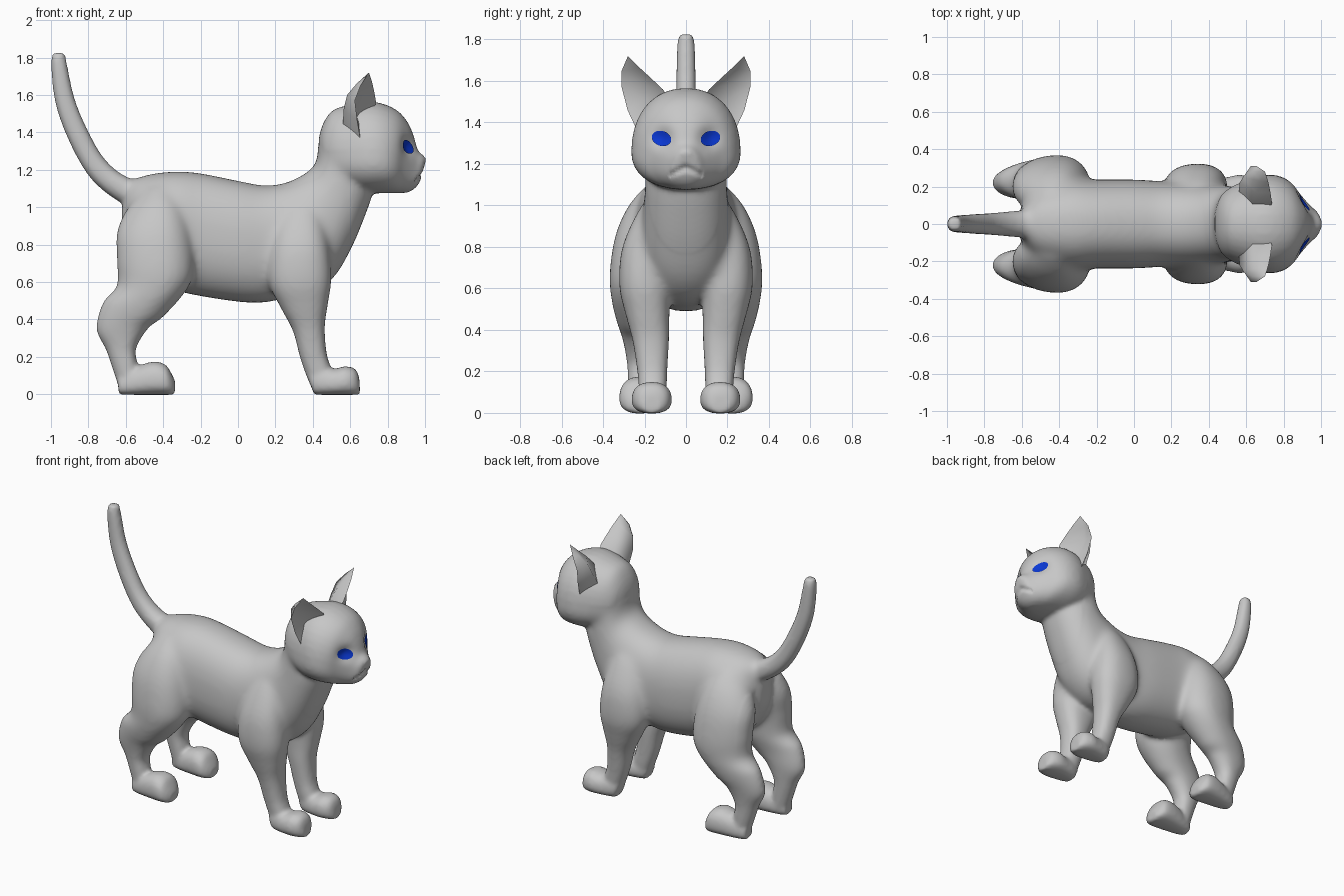
import bpy, bmesh, math
from mathutils import Vector
from mathutils.bvhtree import BVHTree

if "Cube" in bpy.data.objects:
    bpy.data.objects.remove(bpy.data.objects["Cube"])


def material(name, rgb):
    m = bpy.data.materials.new(name)
    m.diffuse_color = (*rgb, 1)
    m.use_nodes = True
    m.node_tree.nodes["Principled BSDF"].inputs["Base Color"].default_value = m.diffuse_color
    return m


GREY = material("grey fur", (0.57, 0.57, 0.57))
BLUE = material("blue eye", (0.003, 0.04, 0.66))


def make_object(name, bm, mat):
    bmesh.ops.recalc_face_normals(bm, faces=bm.faces)
    me = bpy.data.meshes.new(name)
    bm.to_mesh(me)
    bm.free()
    me.materials.append(mat)
    me.shade_smooth()
    ob = bpy.data.objects.new(name, me)
    bpy.context.collection.objects.link(ob)
    return ob


def spow(v, e):
    return math.copysign(abs(v) ** e, v)


def resample(rings, steps=5):
    """Catmull-Rom interpolation between the given rings."""
    out, n = [], len(rings)
    for i in range(n - 1):
        p = [rings[max(0, min(n - 1, i + k))] for k in (-1, 0, 1, 2)]
        for s in range(steps):
            t = s / steps
            out.append([0.5 * (2 * b + (c - a) * t + (2 * a - 5 * b + 4 * c - d) * t * t
                               + (3 * b - a - 3 * c + d) * t ** 3)
                        for a, b, c, d in zip(*p)])
    return out + [list(rings[-1])]


def loft(bm, rings, yc=None, power=2.2, mid=0.5, seg=36):
    """Rings: (x, z) of one edge, (x, z) of the other, half width, [y centre]."""
    prev, loops = None, []
    for r in resample(rings):
        a, b, w = Vector((r[0], 0, r[1])), Vector((r[2], 0, r[3])), r[4]
        y = r[5] if len(r) > 5 else (yc or 0)
        c = b.lerp(a, mid)
        loop = []
        for k in range(seg):
            t = 2 * math.pi * k / seg
            u, v = spow(math.cos(t), 2 / power), spow(math.sin(t), 2 / power)
            p = c + ((a - c) * u if u > 0 else (c - b) * u)
            loop.append(bm.verts.new((p.x, y + w * v, p.z)))
        if prev:
            for k in range(seg):
                j = (k + 1) % seg
                bm.faces.new((prev[k], prev[j], loop[j], loop[k]))
        loops.append(loop)
        prev = loop
    bm.faces.new(loops[0])
    bm.faces.new(loops[-1])


body = bmesh.new()

# torso and neck
loft(body, [(-.62, 1.0, -.62, .85, .05), (-.585, 1.12, -.58, .75, .12),
            (-.50, 1.17, -.5, .65, .2), (-.34, 1.192, -.34, .56, .245),
            (-.20, 1.182, -.2, .525, .238), (0, 1.142, 0, .495, .238),
            (.14, 1.117, .12, .49, .23), (.25, 1.13, .22, .505, .225),
            (.34, 1.17, .4, .54, .22), (.40, 1.215, .525, .64, .21),
            (.425, 1.27, .615, .80, .2), (.43, 1.33, .685, .97, .195),
            (.47, 1.4, .72, 1.07, .18)], power=2.3)

# head and muzzle
loft(body, [(.43, 1.36, .45, 1.22, .09), (.452, 1.44, .48, 1.16, .155),
            (.50, 1.513, .54, 1.11, .2), (.58, 1.545, .62, 1.085, .235),
            (.68, 1.565, .70, 1.075, .262), (.77, 1.555, .78, 1.075, .257),
            (.855, 1.515, .83, 1.075, .222), (.91, 1.45, .87, 1.075, .163),
            (.94, 1.38, .91, 1.08, .12), (.962, 1.305, .945, 1.10, .09),
            (.99, 1.28, .972, 1.135, .065), (1.008, 1.26, .985, 1.18, .03)], mid=.37)

# tail
loft(body, [(-.45, 1.13, -.5, .98, .085), (-.6, 1.165, -.62, 1.02, .072),
            (-.71, 1.255, -.78, 1.145, .06), (-.79, 1.385, -.895, 1.335, .053),
            (-.87, 1.57, -.975, 1.55, .048), (-.913, 1.76, -1.0, 1.76, .043),
            (-.925, 1.825, -.99, 1.825, .033)])

FRONT_LEG = [(.39, 1.08, .28, 1.04, .05, .11), (.44, .98, .22, .95, .09, .145),
             (.485, .80, .17, .78, .13, .18), (.50, .62, .165, .60, .127, .195),
             (.48, .48, .23, .46, .105, .185), (.464, .36, .293, .34, .088, .17),
             (.474, .22, .331, .20, .073, .163), (.50, .13, .365, .10, .067, .16),
             (.50, .08, .40, .02, .06, .16)]
FRONT_PAW = [(.37, .12, .405, .0, .05), (.43, .14, .43, -.003, .07), (.52, .137, .5, -.003, .088),
             (.57, .15, .57, -.003, .098), (.625, .137, .625, -.003, .08), (.648, .095, .653, 0, .045)]
BACK_LEG = [(-.38, 1.12, -.52, 1.09, .07, .11), (-.30, 1.02, -.60, .98, .12, .155),
            (-.25, .86, -.647, .86, .15, .19), (-.235, .66, -.647, .72, .152, .216),
            (-.28, .55, -.648, .58, .14, .222), (-.40, .415, -.722, .49, .107, .228),
            (-.478, .355, -.757, .35, .085, .22), (-.543, .25, -.707, .24, .07, .215),
            (-.54, .17, -.669, .13, .065, .215), (-.53, .08, -.632, .02, .06, .215)]
BACK_PAW = [(-.645, .1, -.637, 0, .045), (-.56, .14, -.58, -.003, .07), (-.46, .174, -.47, -.003, .095),
            (-.39, .16, -.39, -.003, .099), (-.355, .11, -.355, -.003, .075), (-.334, .065, -.339, 0, .04)]

# legs and paws, both sides
for s in (1, -1):
    loft(body, [(*r[:5], s * r[5]) for r in FRONT_LEG], power=2.3, mid=.55)
    loft(body, [(*r[:5], s * r[5]) for r in BACK_LEG], power=2.05, mid=.6)
    loft(body, FRONT_PAW, yc=s * .165, power=2.4, mid=.42)
    loft(body, BACK_PAW, yc=s * .222, power=2.4, mid=.42)

# fuse the parts into one soft skin
cat = make_object("cat_body", body, GREY)
fuse = cat.modifiers.new("fuse", 'REMESH')
fuse.mode = 'VOXEL'
fuse.voxel_size = 0.013
soft = cat.modifiers.new("soften", 'SMOOTH')
soft.factor = 0.5
soft.iterations = 7
dg = bpy.context.evaluated_depsgraph_get()
skin = bpy.data.meshes.new_from_object(cat.evaluated_get(dg))
cat.modifiers.clear()
cat.data = skin
skin.materials.clear()
skin.materials.append(GREY)

# blend shoulders, hips and neck into the torso, fading out down the legs
bm = bmesh.new()
bm.from_mesh(skin)
for i in range(18):
    low = .48 + .012 * i
    trunk = [v for v in bm.verts if -.6 < v.co.x < .6 and low < v.co.z < 1.3]
    bmesh.ops.smooth_vert(bm, verts=trunk, factor=.5, use_axis_x=True, use_axis_y=True, use_axis_z=True)

# press in the eye sockets and the mouth line
for v in bm.verts:
    x, y, z = v.co
    if x > .78:
        d = ((abs(y) - .11) / .05) ** 2 + ((z - 1.322) / .05) ** 2
        v.co.x -= .03 * math.exp(-d)
        if abs(y) < .08 and x > .88:
            v.co.x -= .013 * math.exp(-((z - 1.185 + .5 * abs(y)) / .014) ** 2)
bm.to_mesh(skin)
skin.shade_smooth()
bm.normal_update()
face_tree = BVHTree.FromBMesh(bm)
bm.free()

# ears: cupped, rows of outer rim, back, inner back, inner rim, hollow
EAR_ROWS = [
    [(.655, .235, 1.36), (.56, .17, 1.44), (.63, .07, 1.48), (.72, .07, 1.50), (.65, .15, 1.45)],
    [(.638, .282, 1.46), (.565, .22, 1.525), (.635, .115, 1.55), (.738, .112, 1.56), (.625, .195, 1.51)],
    [(.625, .31, 1.57), (.583, .25, 1.60), (.65, .17, 1.61), (.73, .165, 1.61), (.625, .235, 1.59)],
    [(.655, .31, 1.65), (.635, .28, 1.662), (.675, .23, 1.668), (.718, .225, 1.665), (.66, .268, 1.655)]]
for s, side in ((1, "left"), (-1, "right")):
    bm = bmesh.new()
    rows = [[bm.verts.new((x, s * y, z)) for x, y, z in row] for row in EAR_ROWS]
    tip = bm.verts.new((.70, s * .28, 1.72))
    for k in range(5):
        j = (k + 1) % 5
        for lo, hi in zip(rows, rows[1:]):
            bm.faces.new((lo[k], lo[j], hi[j], hi[k]))
        bm.faces.new((rows[-1][k], rows[-1][j], tip))
    bm.faces.new(rows[0])
    ear = make_object("ear_" + side, bm, GREY)
    bpy.context.view_layer.objects.active = ear
    ear.select_set(True)
    bpy.ops.object.shade_smooth_by_angle(angle=math.radians(80))
    ear.select_set(False)


# eyes: thin tilted ovals laid on the face
def on_face(bm, s, r, t):
    u, v = .048 * r * math.cos(t), .036 * r * math.sin(t)
    y = .115 + u * math.cos(.3) - v * math.sin(.3)
    z = 1.322 + u * math.sin(.3) + v * math.cos(.3)
    hit = face_tree.ray_cast(Vector((2, s * y, z)), Vector((-1, 0, 0)))[0]
    return bm.verts.new(hit + Vector((.006, s * .003, .001)))


for s, side in ((1, "left"), (-1, "right")):
    bm = bmesh.new()
    centre, n, prev = on_face(bm, s, 0, 0), 24, None
    for r in (.25, .5, .75, 1):
        ring = [on_face(bm, s, r, 2 * math.pi * k / n) for k in range(n)]
        for k in range(n):
            j = (k + 1) % n
            quad = (prev[k], prev[j], ring[j], ring[k]) if prev else (centre, ring[j], ring[k])
            f = bm.faces.new(quad)
            f.normal_update()
            if f.normal.x < 0:
                f.normal_flip()
        prev = ring
    me = bpy.data.meshes.new("eye_" + side)
    bm.to_mesh(me)
    bm.free()
    me.materials.append(BLUE)
    me.shade_smooth()
    bpy.context.collection.objects.link(bpy.data.objects.new("eye_" + side, me))
